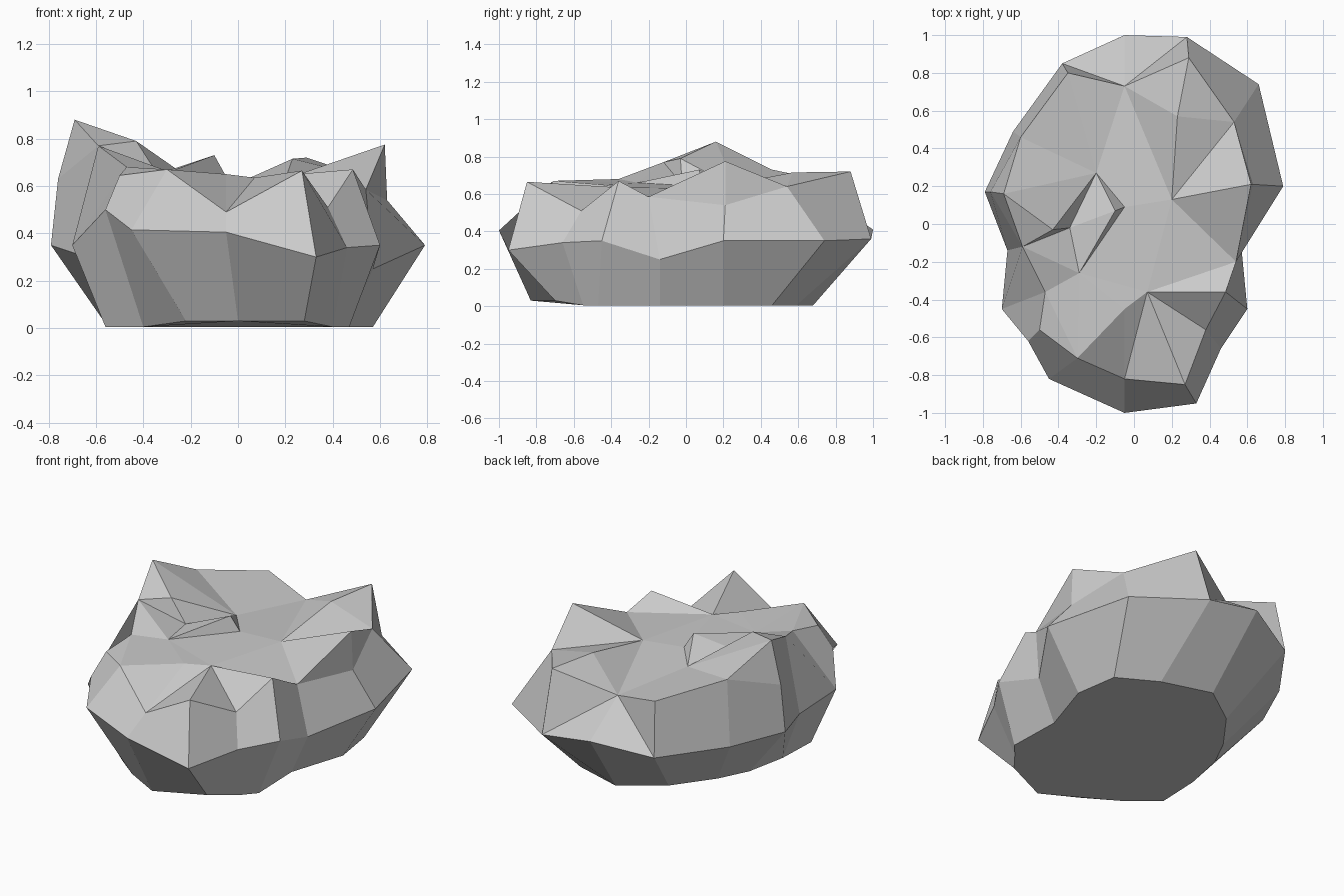
import bpy
import bmesh
from mathutils import Vector
from mathutils.geometry import delaunay_2d_cdt

if "Cube" in bpy.data.objects:
    bpy.data.objects.remove(bpy.data.objects["Cube"])

# Flat underside, clockwise from the back
foot = [(0, .68), (.3, .59), (.53, .46), (.57, .2), (.46, -.14), (.47, -.47),
        (.4, -.55), (.28, -.7), (0, -.83), (-.22, -.71), (-.4, -.55), (-.56, -.41),
        (-.55, -.15), (-.5, .1), (-.41, .28), (-.24, .51)]

# Widest outline of the boulder
waist = [(-.05, 1, .41), (.28, .99, .36), (.66, .74, .35), (.79, .2, .35),
         (.57, -.14, .25), (.6, -.45, .35), (.46, -.66, .34), (.33, -.95, .3),
         (-.05, -1, .405), (-.45, -.82, .415), (-.56, -.62, .5), (-.7, -.45, .35),
         (-.67, -.14, .31), (-.79, .17, .35), (-.64, .49, .34), (-.38, .85, .34)]

# Jagged upper rim, one point above each waist point
rim = [(-.05, .73, .59), (.29, .88, .72), (.53, .54, .64), (.62, .21, .775),
       (.54, -.2, .585), (.485, -.36, .67), (.38, -.56, .51), (.27, -.85, .665),
       (-.05, -.82, .49), (-.3, -.71, .67), (-.5, -.56, .645), (-.47, -.36, .68),
       (-.59, -.12, .77), (-.69, .16, .88), (-.6, .46, .73), (-.35, .8, .66)]

# Ledges below the two side peaks
ledges = {3: (.63, .21, .54), 13: (-.76, .17, .63)}

# Bumps and the narrow cleft on the top
bumps = [(-.2, .27, .63), (-.05, .09, .64), (-.1, .07, .73), (-.34, -.02, .65),
         (-.29, -.26, .66), (-.05, -.45, .65), (.07, -.36, .635), (.2, .13, .63),
         (.23, .57, .715), (-.43, -.03, .79)]

# Creases across the top (indices into rim followed by bumps)
creases = [(16, 17), (16, 18), (18, 20), (17, 20), (19, 20), (16, 19), (12, 19),
           (13, 16), (12, 25), (25, 16), (25, 19), (22, 5), (22, 6), (22, 7), (22, 8),
           (21, 8), (21, 20), (23, 2), (23, 3), (23, 4), (21, 9), (24, 0), (0, 17),
           (0, 23)]

bm = bmesh.new()
n = len(rim)
foot3d = [(x, y, .03 if y < -.65 else .005) for x, y in foot]
foot_v, waist_v, top_v = [[bm.verts.new(p) for p in ring]
                          for ring in (foot3d, waist, rim + bumps)]
edge_v = top_v[:n]
for i, p in ledges.items():
    edge_v[i] = bm.verts.new(p)

# Flanks and underside
for i in range(n):
    j = (i + 1) % n
    bm.faces.new((foot_v[i], foot_v[j], waist_v[j], waist_v[i]))
    a, b, c, d = waist_v[i], waist_v[j], edge_v[j], edge_v[i]
    if i == 0:
        bm.faces.new((a, b, d))
        bm.faces.new((b, c, d))
    elif i == n - 1:
        bm.faces.new((a, b, c))
        bm.faces.new((a, c, d))
    else:
        bm.faces.new((a, b, c, d))
bm.faces.new(foot_v)
for i in ledges:
    bm.faces.new((edge_v[i], edge_v[i + 1], top_v[i]))
    bm.faces.new((edge_v[i - 1], edge_v[i], top_v[i]))

# Triangulated top inside the rim
points = [Vector(p[:2]) for p in rim + bumps]
outline = [(i, (i + 1) % n) for i in range(n)]
result = delaunay_2d_cdt(points, outline + creases, [list(range(n))[::-1]], 1, 1e-5)
verts2d, tris, sources = result[0], result[2], result[3]
top = []
for co, src in zip(verts2d, sources):
    top.append(top_v[src[0]] if src else bm.verts.new((co.x, co.y, .64)))
for tri in tris:
    bm.faces.new([top[i] for i in tri])

bmesh.ops.recalc_face_normals(bm, faces=bm.faces)
mesh = bpy.data.meshes.new("boulder")
bm.to_mesh(mesh)
bm.free()
boulder = bpy.data.objects.new("boulder", mesh)
bpy.context.collection.objects.link(boulder)
